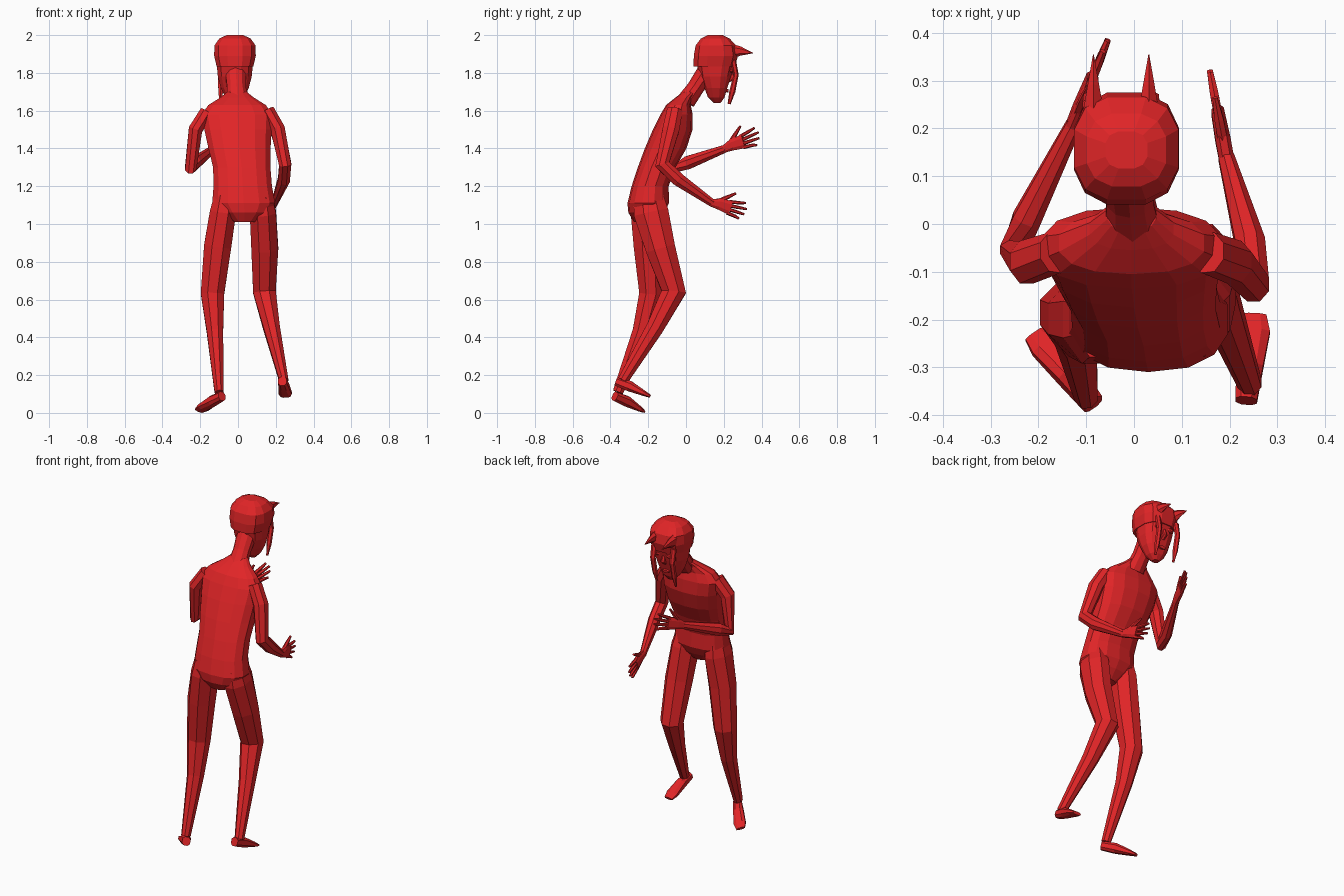
import bpy, bmesh, math
from mathutils import Vector

red = bpy.data.materials.new("red")
red.diffuse_color = (0.75, 0.018, 0.02, 1)


def loft(name, rings, sides=8, level=False, power=1.0):
    """Skin rings of (x, y, z, half_width, half_depth); level keeps every ring horizontal."""
    bm = bmesh.new()
    pts = [Vector(r[:3]) for r in rings]
    loops = []
    for i, r in enumerate(rings):
        if level:
            side, other = Vector((1, 0, 0)), Vector((0, 1, 0))
        else:
            t = Vector()
            if i > 0:
                t += (pts[i] - pts[i - 1]).normalized()
            if i < len(pts) - 1:
                t += (pts[i + 1] - pts[i]).normalized()
            t.normalize()
            side = Vector((1, 0, 0))
            side = (side - t * side.dot(t)).normalized()
            other = t.cross(side)
        loop = []
        for k in range(sides):
            a = 2 * math.pi * (k + 0.5) / sides
            c, s = math.cos(a), math.sin(a)
            c = math.copysign(abs(c) ** power, c)
            s = math.copysign(abs(s) ** power, s)
            loop.append(bm.verts.new(pts[i] + side * c * r[3] + other * s * r[4]))
        loops.append(loop)
    for a, b in zip(loops, loops[1:]):
        for k in range(sides):
            j = (k + 1) % sides
            bm.faces.new((a[k], a[j], b[j], b[k]))
    bm.faces.new(loops[0][::-1])
    bm.faces.new(loops[-1])
    bmesh.ops.recalc_face_normals(bm, faces=bm.faces)
    me = bpy.data.meshes.new(name)
    bm.to_mesh(me)
    bm.free()
    me.materials.append(red)
    ob = bpy.data.objects.new(name, me)
    bpy.context.collection.objects.link(ob)
    return ob


def hand(name, wrist, along):
    """Flat upright palm with four spread fingers and a raised thumb."""
    wrist, d = Vector(wrist), Vector(along)
    length = d.length
    d.normalize()
    up = (Vector((0, 0, 1)) - d * d.z).normalized()

    def at(a, u):
        return tuple(wrist + d * a * length + up * u)
    loft(name + "_palm", [at(-.05, 0) + (.017, .02), at(.2, .005) + (.017, .032),
                          at(.55, 0) + (.014, .04)], 8, power=.8)
    for i in range(4):
        u = .03 - .02 * i
        reach = (.95, 1.02, .98, .86)[i]
        loft(f"{name}_finger_{i + 1}", [at(.48, u) + (.01, .01), at(.75, u * 1.25) + (.01, .009),
                                        at(reach, u * 1.5) + (.007, .006)], 6)
    loft(name + "_thumb", [at(.12, .012) + (.012, .013), at(.38, .05) + (.011, .011),
                           at(.6, .082) + (.006, .006)], 6)


# torso leaning forward, hips to collar
loft("torso", [
    (.035, -.215, 1.01, .06, .06), (.035, -.21, 1.06, .13, .095), (.03, -.2, 1.11, .17, .11),
    (.025, -.19, 1.2, .158, .098), (.02, -.155, 1.3, .155, .1), (.008, -.108, 1.4, .168, .11),
    (0, -.07, 1.5, .182, .105), (-.005, -.05, 1.58, .192, .085), (-.005, -.04, 1.63, .155, .065),
    (-.005, -.01, 1.67, .09, .045), (-.005, .02, 1.7, .052, .035)], 14, True, .85)
loft("neck", [(-.003, 0, 1.65, .06, .05), (-.008, .05, 1.72, .052, .045),
              (-.013, .11, 1.81, .058, .05)], 10)

# head: jaw and face below, hair cap above
loft("face", [
    (-.017, .165, 1.64, .02, .018), (-.017, .16, 1.67, .05, .045), (-.017, .158, 1.72, .076, .062),
    (-.017, .155, 1.78, .092, .085), (-.017, .158, 1.86, .1, .105)], 12, True, .8)
loft("hair_cap", [
    (-.016, .15, 1.835, .1, .112), (-.016, .158, 1.89, .113, .12), (-.016, .158, 1.945, .112, .11),
    (-.016, .155, 1.982, .085, .078), (-.016, .155, 2.0, .045, .04)], 12, True, .75)

# horns, hanging hair locks and eyes, paired about the face centre
for label, s in (("left", -1), ("right", 1)):
    x = -.027 + .058 * s
    loft(label + "_horn", [(x, .235, 1.915, .025, .042), (x, .29, 1.915, .014, .024),
                           (x, .355, 1.905, .001, .001)], 6)
    x = -.027 + .065 * s
    loft(label + "_hair_lock", [(x, .25, 1.87, .018, .014), (x, .265, 1.79, .016, .014),
                                (x, .245, 1.7, .014, .016), (x, .228, 1.635, .005, .008)], 6)
    x = -.017 + .04 * s
    loft(label + "_eye", [(x, .215, 1.815, .022, .015), (x, .247, 1.815, .021, .013),
                          (x, .252, 1.815, .012, .007)], 10)
loft("nose", [(-.017, .235, 1.82, .008, .008), (-.017, .245, 1.775, .014, .016),
              (-.017, .225, 1.755, .012, .008)], 6)
loft("mouth", [(-.017, .195, 1.71, .028, .012), (-.017, .225, 1.705, .024, .009)], 8)

# arms with bent elbows
loft("right_arm", [
    (.155, -.06, 1.6, .04, .045), (.21, -.08, 1.5, .042, .048), (.25, -.125, 1.315, .035, .042),
    (.243, -.04, 1.235, .034, .038), (.193, .14, 1.11, .018, .022)])
loft("left_arm", [
    (-.165, -.06, 1.59, .04, .045), (-.225, -.08, 1.5, .04, .048), (-.25, -.058, 1.3, .033, .042),
    (-.225, .01, 1.325, .032, .038), (-.125, .21, 1.4, .018, .022)])
hand("right_hand", (.193, .14, 1.11), (-.033, .175, -.045))
hand("left_hand", (-.125, .21, 1.4), (.07, .175, .07))

# legs with bent knees
loft("left_leg", [
    (-.07, -.2, 1.15, .06, .085), (-.08, -.2, 1.06, .075, .1), (-.108, -.198, .88, .078, .085),
    (-.135, -.185, .63, .067, .068), (-.122, -.235, .43, .047, .052),
    (-.1, -.36, .11, .026, .03)])
loft("right_leg", [
    (.125, -.2, 1.15, .06, .085), (.132, -.185, 1.06, .075, .1), (.142, -.135, .87, .077, .085),
    (.14, -.065, .64, .065, .07), (.178, -.165, .45, .047, .05),
    (.243, -.335, .17, .026, .03)])

# feet, pointed down at the toes
loft("left_foot", [
    (-.085, -.377, .088, .024, .026), (-.135, -.315, .062, .03, .03),
    (-.185, -.255, .027, .036, .016), (-.208, -.23, .012, .026, .009)], 8, power=.8)
loft("right_foot", [
    (.235, -.37, .168, .024, .026), (.242, -.3, .142, .03, .03),
    (.25, -.225, .105, .037, .016), (.252, -.19, .088, .027, .009)], 8, power=.8)
